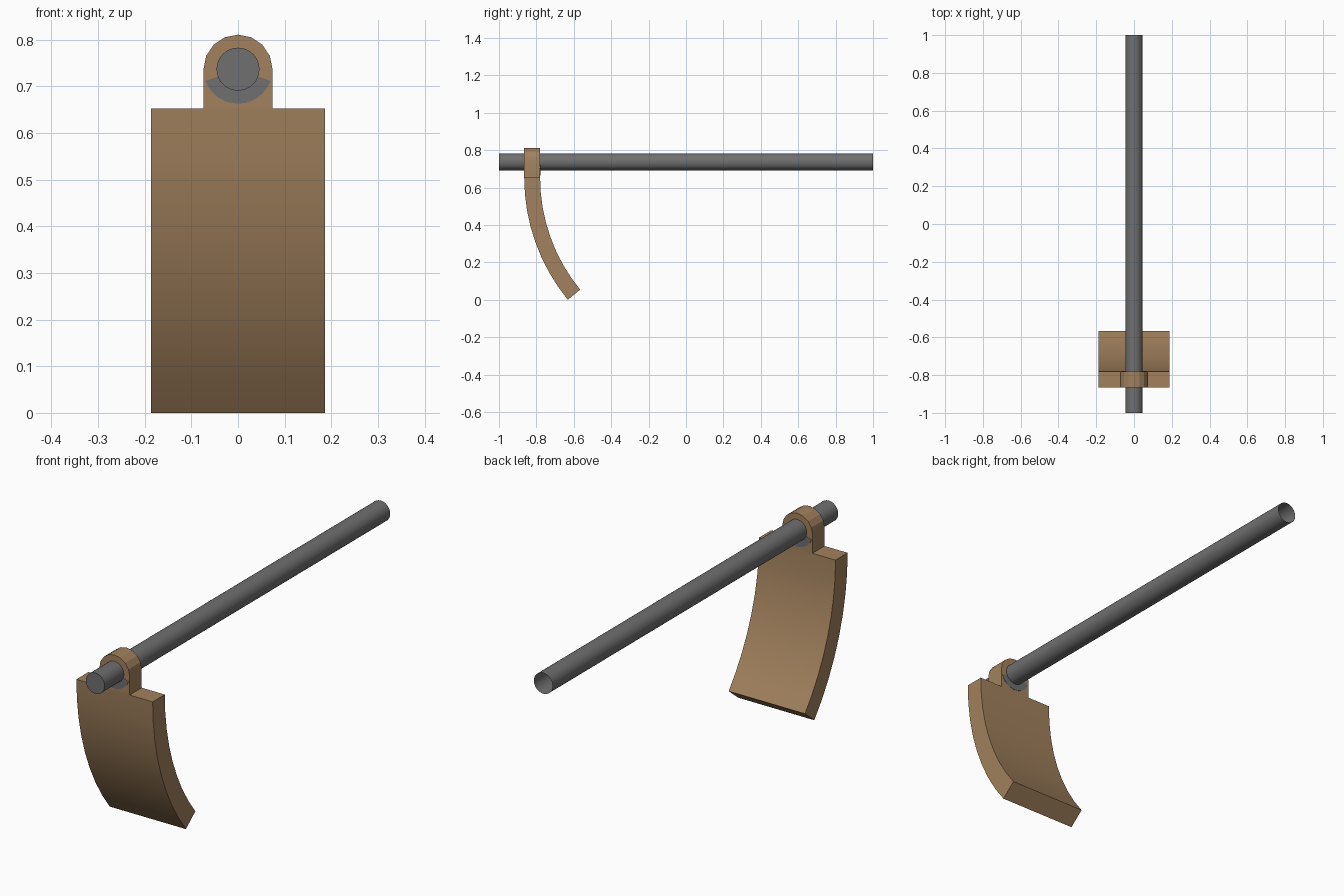
import bpy, bmesh
from math import sin, cos, radians

if "Cube" in bpy.data.objects:
    bpy.data.objects.remove(bpy.data.objects["Cube"])


def material(name, rgb):
    m = bpy.data.materials.new(name)
    m.diffuse_color = (*rgb, 1)
    m.use_nodes = True
    m.node_tree.nodes["Principled BSDF"].inputs["Base Color"].default_value = m.diffuse_color
    return m


BROWN = material("bronze", (0.36, 0.22, 0.11))
GREY = material("dark_grey", (0.16, 0.16, 0.16))
Z = 0.737                 # handle axis height
FRONT, BACK = -0.865, -0.78


def prism(name, pts, depth, mat, skip_end=False):
    """Extrude a closed 3D outline by a vector, optionally leaving the far end open."""
    bm = bmesh.new()
    a = [bm.verts.new(p) for p in pts]
    b = [bm.verts.new([p[i] + depth[i] for i in range(3)]) for p in pts]
    n = len(pts)
    for i in range(n):
        j = (i + 1) % n
        bm.faces.new((a[i], a[j], b[j], b[i]))
    bm.faces.new(a[::-1])
    far = bm.faces.new(b)
    bmesh.ops.recalc_face_normals(bm, faces=bm.faces)
    if skip_end:
        bmesh.ops.delete(bm, geom=[far], context='FACES_ONLY')
    me = bpy.data.meshes.new(name)
    bm.to_mesh(me)
    bm.free()
    me.materials.append(mat)
    ob = bpy.data.objects.new(name, me)
    bpy.context.collection.objects.link(ob)
    bpy.ops.object.select_all(action='DESELECT')
    ob.select_set(True)
    bpy.context.view_layer.objects.active = ob
    bpy.ops.object.shade_smooth_by_angle(angle=radians(20))
    return ob


def arc(r, start, end, n, y):
    """Points of an arc around the handle axis."""
    angles = [radians(start + (end - start) * i / n) for i in range(n + 1)]
    return [(r * cos(t), y, Z + r * sin(t)) for t in angles]


# Handle: long round pole, closed at the front and open at the back
prism("handle", arc(0.046, 0, 360, 32, -1)[:-1], (0, 2, 0), GREY, skip_end=True)

# Eye: faceted arch around the handle
eye = [(0.074, FRONT, 0.653)] + arc(0.074, 0, 180, 8, FRONT) + [(-0.074, FRONT, 0.653)]
prism("eye", eye, (0, BACK - FRONT, 0), BROWN)

# Wedge: grey sector under the handle, flush with the eye
y0 = FRONT - 0.001
wedge = arc(0.074, 200, 340, 12, y0) + arc(0.044, 340, 200, 12, y0)
prism("eye_wedge", wedge, (0, BACK - FRONT + 0.002, 0), GREY)

# Blade: curved plate sweeping back towards the handle
SWEEP, SEG, CY, CZ = 39.3, 8, 0.166, 0.653


def blade_edge(r):
    angles = [radians(SWEEP * i / SEG) for i in range(SEG + 1)]
    return [(-0.187, CY - r * cos(t), CZ - r * sin(t)) for t in angles]


prism("blade", blade_edge(CY - FRONT) + blade_edge(CY - BACK)[::-1], (0.374, 0, 0), BROWN)
